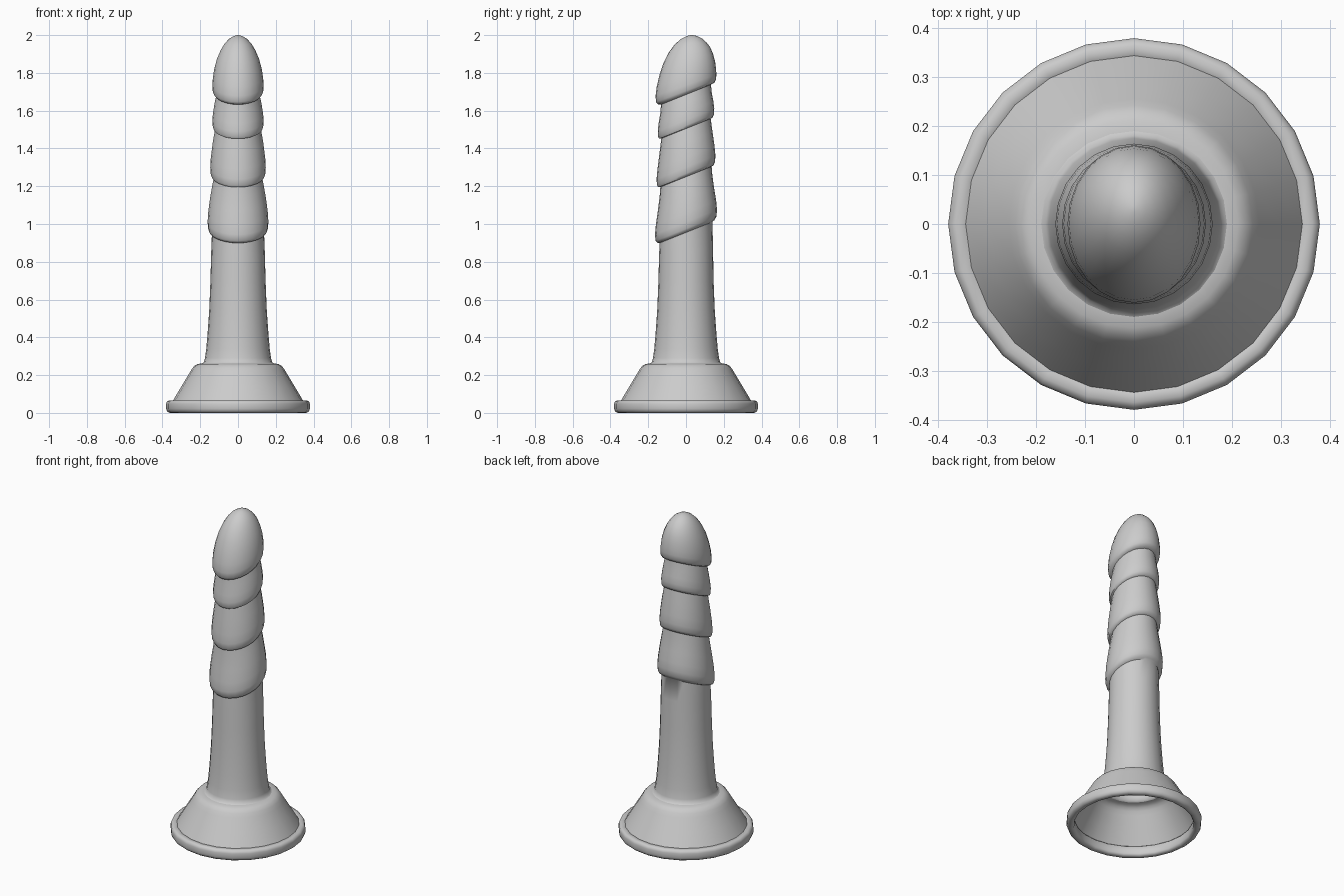
import bpy, bmesh, math

SEG = 24
grey = bpy.data.materials.new("light_grey")
grey.diffuse_color = (0.6, 0.6, 0.6, 1)


def loft(name, rings, closed_top=False, closed_loop=False):
    """Skin ring sections: (z, x radius, y radius, y centre, tilt)."""
    bm = bmesh.new()
    loops = []
    for z, rx, ry, yc, tilt in rings:
        loop = []
        for i in range(SEG):
            a = 2 * math.pi * i / SEG
            dy = ry * math.sin(a)
            loop.append(bm.verts.new((rx * math.cos(a), yc + dy, z + tilt * dy)))
        loops.append(loop)
    pairs = list(zip(loops, loops[1:]))
    if closed_loop:
        pairs.append((loops[-1], loops[0]))
    for lo, hi in pairs:
        for i in range(SEG):
            j = (i + 1) % SEG
            bm.faces.new((lo[i], lo[j], hi[j], hi[i]))
    if closed_top:
        bm.faces.new(loops[-1])
    bmesh.ops.recalc_face_normals(bm, faces=bm.faces)
    mesh = bpy.data.meshes.new(name)
    bm.to_mesh(mesh)
    bm.free()
    mesh.materials.append(grey)
    obj = bpy.data.objects.new(name, mesh)
    bpy.context.collection.objects.link(obj)
    bpy.ops.object.select_all(action='DESELECT')
    obj.select_set(True)
    bpy.context.view_layer.objects.active = obj
    bpy.ops.object.shade_smooth_by_angle(angle=math.radians(50))
    return obj


def lathe(name, profile, **kw):
    return loft(name, [(z, r, r, 0, 0) for r, z in profile], **kw)


# Rounded foot rim
lathe("base_rim", [(0.345, 0.066), (0.365, 0.066), (0.376, 0.06), (0.38, 0.048),
                   (0.38, 0.022), (0.376, 0.009), (0.365, 0.001), (0.352, 0.0),
                   (0.34, 0.004), (0.335, 0.014), (0.335, 0.055)], closed_loop=True)

# Hollow conical base
lathe("base_cone", [(0.345, 0.064), (0.30, 0.14), (0.256, 0.213), (0.243, 0.235),
                    (0.23, 0.25), (0.213, 0.259), (0.19, 0.262)])

# Plain lower shaft, open underneath
rings = [(z, r, r, 0, 0) for z, r in
         [(0.262, 0.19), (0.268, 0.181), (0.29, 0.175), (0.34, 0.168), (0.42, 0.161),
          (0.55, 0.152), (0.7, 0.146)]]
rings += [(0.85, 0.142, 0.143, 0, 0.2), (0.955, 0.138, 0.14, 0, 0.4)]

# Slanted overlapping bands: (z, radius, depth factor)
bands = [(0.96, 0.150, 1), (0.975, 0.158, 1.02), (1.01, 0.161, 1.02), (1.06, 0.158, 1.01),
         (1.13, 0.149, 1), (1.2, 0.137, 1.02), (1.25, 0.127, 1.07),
         (1.253, 0.138, 1.06), (1.267, 0.145, 1.06), (1.3, 0.147, 1.06), (1.35, 0.144, 1.05),
         (1.43, 0.134, 1.05), (1.505, 0.121, 1.08),
         (1.508, 0.130, 1.09), (1.522, 0.135, 1.1), (1.55, 0.136, 1.1), (1.59, 0.132, 1.1),
         (1.64, 0.124, 1.1), (1.685, 0.114, 1.16)]
rings += [(z, r, r * f, 0, 0.4) for z, r, f in bands]

# Domed tip, levelling out towards the top
rings += [(1.69, 0.126, 0.149, 0, 0.38), (1.705, 0.134, 0.159, 0, 0.37),
          (1.735, 0.136, 0.161, 0, 0.35), (1.775, 0.133, 0.157, 0.002, 0.3),
          (1.825, 0.125, 0.147, 0.007, 0.24), (1.875, 0.111, 0.132, 0.012, 0.18),
          (1.92, 0.092, 0.111, 0.018, 0.13), (1.955, 0.071, 0.085, 0.023, 0.08),
          (1.98, 0.048, 0.057, 0.027, 0.05), (1.994, 0.025, 0.03, 0.03, 0.02),
          (2.0, 0.006, 0.007, 0.031, 0)]
loft("banded_shaft", rings, closed_top=True)
